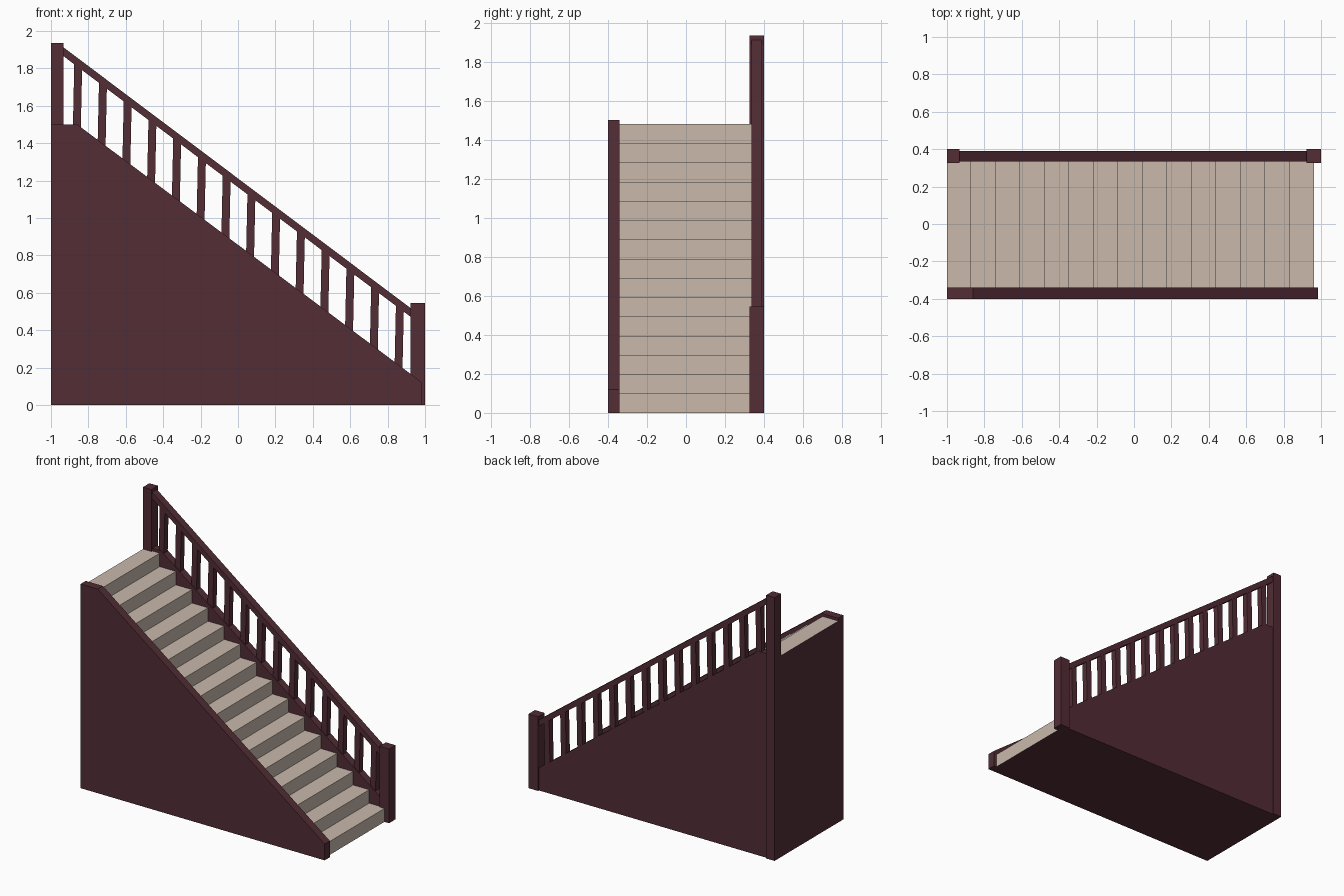
import bpy, bmesh

if "Cube" in bpy.data.objects:
    bpy.data.objects.remove(bpy.data.objects["Cube"])


def material(name, rgb):
    m = bpy.data.materials.new(name)
    m.diffuse_color = (*rgb, 1)
    m.use_nodes = True
    m.node_tree.nodes["Principled BSDF"].inputs["Base Color"].default_value = m.diffuse_color
    return m


WOOD = material("dark red wood", (0.084, 0.026, 0.036))
TREAD = material("beige step", (0.585, 0.484, 0.407))


def extrude_profile(name, pts, y0, y1, mats):
    """Solid from an x/z outline, extruded between y0 and y1."""
    bm = bmesh.new()
    face = bm.faces.new([bm.verts.new((x, y0, z)) for x, z in pts])
    out = bmesh.ops.extrude_face_region(bm, geom=[face])
    for v in out["geom"]:
        if isinstance(v, bmesh.types.BMVert):
            v.co.y = y1
    bmesh.ops.recalc_face_normals(bm, faces=bm.faces[:])
    me = bpy.data.meshes.new(name)
    bm.to_mesh(me)
    bm.free()
    for m in mats:
        me.materials.append(m)
    ob = bpy.data.objects.new(name, me)
    bpy.context.collection.objects.link(ob)
    return ob


SLOPE = -0.748


def wall_z(x):
    return min(1.5, 1.5 + (x + 0.86) * SLOPE)


def rail_z(x):
    return 1.91 + (x + 0.93) * -0.751


# Side walls with a short level top and a sloped edge
wall = [(-1, 0), (0.985, 0), (0.985, wall_z(0.985)), (-0.86, 1.5), (-1, 1.5)]
extrude_profile("front_side_wall", wall, -0.40, -0.34, [WOOD])
extrude_profile("back_side_wall", wall, 0.335, 0.39, [WOOD])

# Fifteen steps; underside and rear face are wood
COUNT, RUN, RISE = 15, 0.131, 1.48 / 15
steps = [(-1, 0), (0.963, 0)]
for i in range(COUNT):
    x = 0.963 - RUN * i
    if i:
        steps.append((x, RISE * i))
    steps.append((x, RISE * (i + 1)))
steps.append((-1, 1.48))
stairs = extrude_profile("steps", steps, -0.34, 0.335, [TREAD, WOOD])
for p in stairs.data.polygons:
    if p.normal.z < -0.5 or p.normal.x < -0.5:
        p.material_index = 1

# Newel posts
for name, x0, x1, top in (("upper_newel_post", -1, -0.932, 1.935),
                          ("lower_newel_post", 0.922, 1.0, 0.545)):
    extrude_profile(name, [(x0, 0), (x1, 0), (x1, top), (x0, top)], 0.325, 0.40, [WOOD])

# Handrail
a, b, t = -0.94, 0.93, 0.047
extrude_profile("handrail", [(a, rail_z(a) - t), (b, rail_z(b) - t),
                             (b, rail_z(b)), (a, rail_z(a))], 0.335, 0.39, [WOOD])

# Slightly leaning balusters
for i in range(14):
    x = -0.862 + 0.1323 * i
    l, r, lean = x - 0.021, x + 0.021, 0.008
    extrude_profile(f"baluster_{i + 1}",
                    [(l, wall_z(l) - 0.03), (r, wall_z(r) - 0.03),
                     (r + lean, rail_z(r + lean) - 0.02), (l + lean, rail_z(l + lean) - 0.02)],
                    0.341, 0.384, [WOOD])
